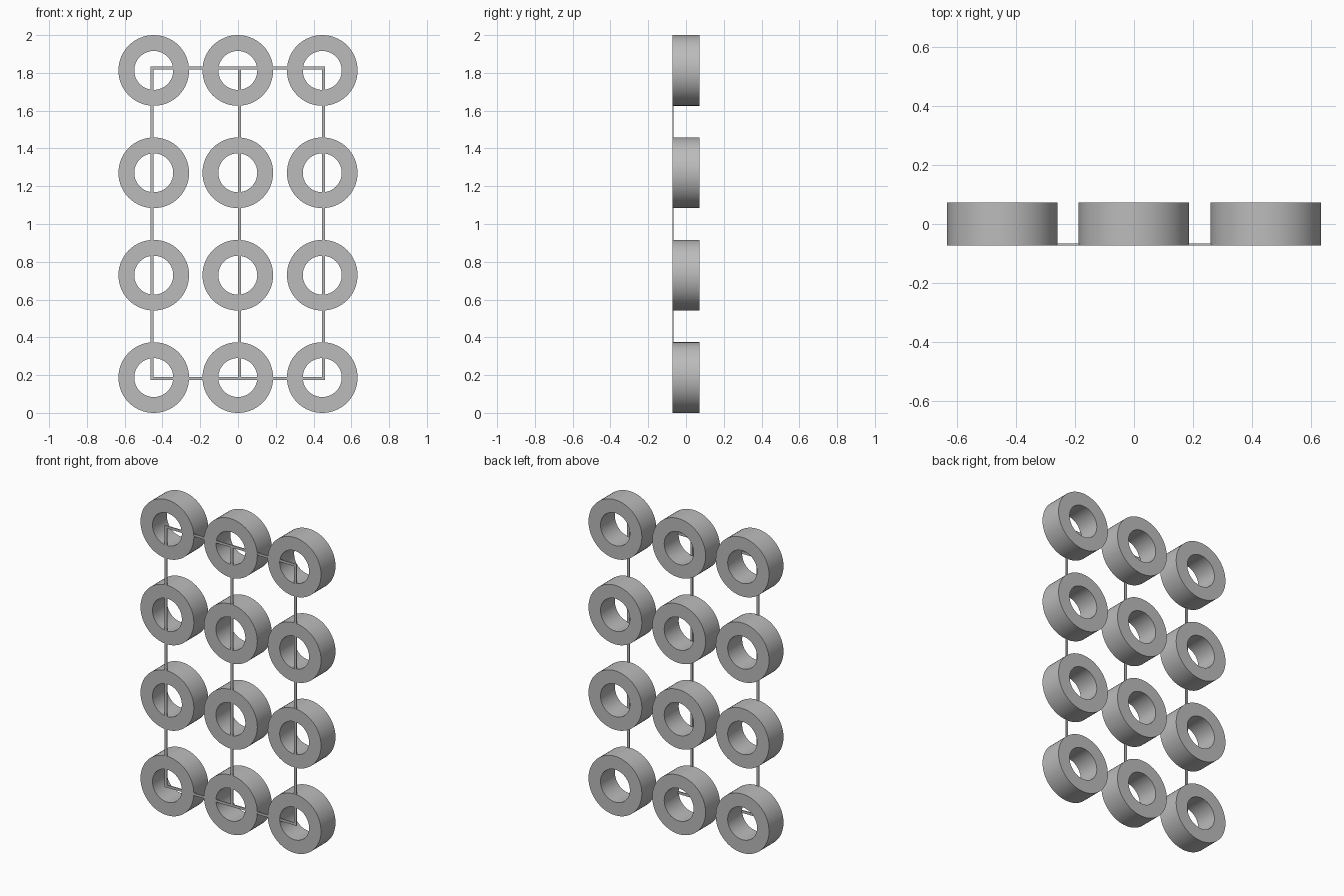
import bpy, bmesh, math

if "Cube" in bpy.data.objects:
    bpy.data.objects.remove(bpy.data.objects["Cube"])

grey = bpy.data.materials.new("plain_grey")
grey.diffuse_color = (0.5, 0.5, 0.5, 1)
grey.use_nodes = True
grey.node_tree.nodes["Principled BSDF"].inputs["Base Color"].default_value = grey.diffuse_color

SEG, R_OUT, R_IN, HALF = 64, 0.187, 0.103, 0.0725
COLS = (-0.446, -0.001, 0.446)
ROWS = (0.187, 0.729, 1.271, 1.813)


def finish(bm, name):
    mesh = bpy.data.meshes.new(name)
    bmesh.ops.recalc_face_normals(bm, faces=bm.faces)
    bm.to_mesh(mesh)
    bm.free()
    mesh.materials.append(grey)
    obj = bpy.data.objects.new(name, mesh)
    bpy.context.collection.objects.link(obj)
    return obj


# Thick flat-faced ring with its axis along y
def ring(name, x, z):
    bm = bmesh.new()
    loops = []
    for r, y in ((R_OUT, -HALF), (R_OUT, HALF), (R_IN, HALF), (R_IN, -HALF)):
        loops.append([bm.verts.new((x + r * math.cos(math.tau * i / SEG), y,
                                    z + r * math.sin(math.tau * i / SEG)))
                      for i in range(SEG)])
    for k in range(4):
        a, b = loops[k], loops[(k + 1) % 4]
        for i in range(SEG):
            j = (i + 1) % SEG
            bm.faces.new((a[i], a[j], b[j], b[i]))
    obj = finish(bm, name)
    bpy.ops.object.select_all(action='DESELECT')
    obj.select_set(True)
    bpy.context.view_layer.objects.active = obj
    bpy.ops.object.shade_smooth_by_angle(angle=math.radians(30))


# Thin flat bar lying just inside the front plane of the rings
def bar(name, x0, x1, z0, z1, y0=-0.072, y1=-0.066):
    bm = bmesh.new()
    bmesh.ops.create_cube(bm, size=1)
    for v in bm.verts:
        v.co = ((x0 + x1) / 2 + v.co.x * (x1 - x0),
                (y0 + y1) / 2 + v.co.y * (y1 - y0),
                (z0 + z1) / 2 + v.co.z * (z1 - z0))
    finish(bm, name)


for r, z in enumerate(ROWS):
    for c, x in enumerate(COLS):
        ring(f"ring_{r + 1}_{c + 1}", x, z)

# Wire frame: three uprights and two cross rails
W = 0.008
for i, x in enumerate((-0.456, 0.007, 0.452)):
    bar(f"upright_{i + 1}", x - W, x + W, 0.175, 1.833)
for name, z in (("bottom_rail", 0.183), ("top_rail", 1.825)):
    bar(name, -0.464, 0.460, z - W, z + W)
